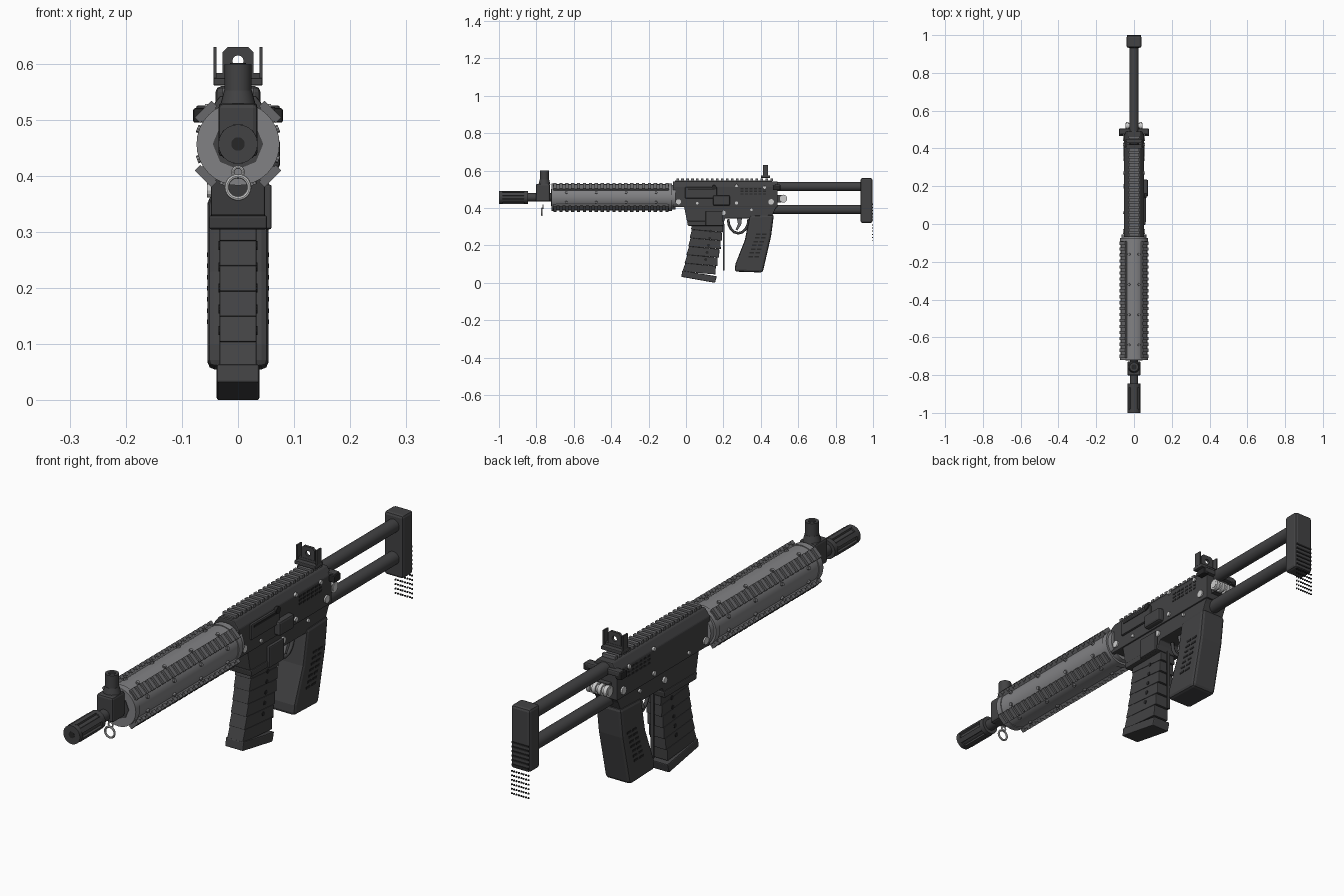
import bpy, bmesh, math
from mathutils import Matrix, Vector

cube = bpy.data.objects.get("Cube")
if cube:
    bpy.data.objects.remove(cube, do_unlink=True)


def material(name, v, blue=1.04):
    m = bpy.data.materials.new(name)
    m.use_nodes = True
    col = (v, v, v * blue, 1)
    m.diffuse_color = col
    m.node_tree.nodes["Principled BSDF"].inputs["Base Color"].default_value = col
    return m


DARK = material("dark gunmetal", 0.055)
BLACK = material("black", 0.02)
GREY = material("guard grey", 0.22)
RAIL = material("rail grey", 0.14)
STEEL = material("bright steel", 0.6, 1.0)
AXIS = 0.457  # bore height


def finish(name, bm, mat, bevel=0, smooth=False):
    bmesh.ops.recalc_face_normals(bm, faces=bm.faces)
    me = bpy.data.meshes.new(name)
    bm.to_mesh(me)
    bm.free()
    me.materials.append(mat)
    ob = bpy.data.objects.new(name, me)
    bpy.context.collection.objects.link(ob)
    if bevel:
        mod = ob.modifiers.new("bevel", "BEVEL")
        mod.width, mod.segments, mod.limit_method = bevel, 2, "ANGLE"
    if smooth:
        bpy.ops.object.select_all(action="DESELECT")
        ob.select_set(True)
        bpy.context.view_layer.objects.active = ob
        bpy.ops.object.shade_smooth_by_angle(angle=math.radians(35))
    return ob


def add_box(bm, loc, size, roll=0, tilt=0):
    m = (Matrix.Translation(loc) @ Matrix.Rotation(roll, 4, "Y")
         @ Matrix.Rotation(tilt, 4, "X") @ Matrix.Diagonal((*size, 1)))
    bmesh.ops.create_cube(bm, size=1, matrix=m)


def add_cyl(bm, a, b, r, r2=None, n=24):
    a, b = Vector(a), Vector(b)
    m = Matrix.Translation((a + b) / 2) @ (b - a).to_track_quat("Z", "Y").to_matrix().to_4x4()
    bmesh.ops.create_cone(bm, cap_ends=True, segments=n, radius1=r,
                          radius2=r if r2 is None else r2, depth=(b - a).length, matrix=m)


def add_prism(bm, pts, lo, hi, axis="x"):
    """Extrude a (y, z) outline along x, or an (x, z) outline along y."""
    place = (lambda t, p: (t, *p)) if axis == "x" else (lambda t, p: (p[0], t, p[1]))
    ends = [[bm.verts.new(place(t, p)) for p in pts] for t in (lo, hi)]
    bm.faces.new(ends[0])
    bm.faces.new(ends[1][::-1])
    for i in range(len(pts)):
        j = (i + 1) % len(pts)
        bm.faces.new((ends[0][i], ends[0][j], ends[1][j], ends[1][i]))


def box(name, loc, size, mat=DARK, bevel=0):
    bm = bmesh.new()
    add_box(bm, loc, size)
    return finish(name, bm, mat, bevel)


def cyl(name, a, b, r, mat=DARK, r2=None, n=24):
    bm = bmesh.new()
    add_cyl(bm, a, b, r, r2, n)
    return finish(name, bm, mat, 0, True)


def prism(name, pts, lo, hi, mat=DARK, bevel=0, axis="x"):
    bm = bmesh.new()
    add_prism(bm, pts, lo, hi, axis)
    return finish(name, bm, mat, bevel)


def ring(name, loc, major, minor, mat=STEEL):
    bpy.ops.mesh.primitive_torus_add(major_segments=24, minor_segments=8, location=loc,
                                     rotation=(math.pi / 2, 0, 0),
                                     major_radius=major, minor_radius=minor)
    ob = bpy.context.object
    ob.name = name
    ob.data.materials.append(mat)
    bpy.ops.object.shade_smooth_by_angle()


# muzzle device and barrel
cyl("barrel", (0, -0.86, AXIS), (0, -0.68, AXIS), 0.022)
bm = bmesh.new()
add_cyl(bm, (0, -0.99, AXIS), (0, -0.85, AXIS), 0.029)
for y in (-1.0, -0.865):
    add_cyl(bm, (0, y, AXIS), (0, y + 0.02, AXIS), 0.035)
for k in range(6):
    a = k * math.pi / 3
    add_box(bm, (0.029 * math.sin(a), -0.925, AXIS + 0.029 * math.cos(a)), (0.018, 0.12, 0.012), a)
finish("muzzle_device", bm, DARK, 0, True)
cyl("muzzle_bore", (0, -1.0005, AXIS), (0, -0.99, AXIS), 0.012, BLACK)

# front sight
box("front_sight_block", (0, -0.765, 0.482), (0.07, 0.075, 0.095), DARK, 0.008)
cyl("front_sight_base", (0, -0.757, 0.525), (0, -0.757, 0.552), 0.032, DARK, 0.025)
cyl("front_sight_post", (0, -0.757, 0.55), (0, -0.757, 0.6), 0.024)
cyl("front_sight_cap", (0, -0.757, 0.6), (0, -0.757, 0.601), 0.014, BLACK)
ring("sling_ring", (0, -0.77, 0.38), 0.02, 0.004)
ring("sling_eye", (0, -0.765, 0.407), 0.009, 0.003)

# handguard with four diagonal rails
bm = bmesh.new()
add_cyl(bm, (0, -0.72, AXIS), (0, -0.085, AXIS), 0.071, n=32)
for y in (-0.72, -0.1):
    add_cyl(bm, (0, y, AXIS), (0, y + 0.025, AXIS), 0.074, n=32)
finish("handguard", bm, GREY, 0, True)
cyl("handguard_core", (0, -0.722, AXIS), (0, -0.7, AXIS), 0.045, DARK, n=8)
cyl("handguard_collar", (0, -0.085, AXIS), (0, -0.055, AXIS), 0.066, GREY, n=32)
rails, bolts = bmesh.new(), bmesh.new()
for k in range(4):
    a = math.pi / 4 + k * math.pi / 2
    s, c = math.sin(a), math.cos(a)
    add_box(rails, (0.07 * s, -0.4, AXIS + 0.07 * c), (0.034, 0.62, 0.018), a)
    for i in range(20):
        add_box(rails, (0.081 * s, -0.7 + i * 0.0315, AXIS + 0.081 * c), (0.042, 0.017, 0.014), a)
    for i in range(4):
        for da in (-0.42, 0.42):
            d = Vector((math.sin(a + da), 0, math.cos(a + da)))
            p = Vector((0, -0.64 + i * 0.16, AXIS))
            add_cyl(bolts, p + d * 0.068, p + d * 0.078, 0.007, n=8)
finish("handguard_rails", rails, RAIL)
finish("handguard_bolts", bolts, GREY)

# upper receiver and top rail
prism("upper_receiver", [(-0.053, 0.405), (0.053, 0.405), (0.053, 0.515), (0.032, 0.543),
                         (-0.032, 0.543), (-0.053, 0.515)], -0.07, 0.49, DARK, 0.004, "y")
bm = bmesh.new()
add_box(bm, (0, 0.2, 0.543), (0.04, 0.52, 0.01))
for i in range(20):
    add_box(bm, (0, -0.045 + i * 0.0265, 0.551), (0.056, 0.014, 0.012))
finish("top_rail", bm, RAIL)
box("charging_handle", (0, 0.49, 0.515), (0.15, 0.03, 0.022), DARK, 0.005)
for side, name in ((1, "left"), (-1, "right")):
    box("charging_latch_" + name, (side * 0.068, 0.485, 0.508), (0.024, 0.04, 0.026), BLACK, 0.004)

# lower receiver with magazine well
prism("lower_receiver", [(-0.065, 0.41), (-0.01, 0.405), (0.005, 0.33), (0.2, 0.32), (0.21, 0.345),
                         (0.455, 0.345), (0.475, 0.39), (0.49, 0.415)], -0.048, 0.048, DARK, 0.004)
prism("magazine_well_lip", [(0.01, 0.305), (0.2, 0.305), (0.205, 0.33), (0.005, 0.33)],
      -0.052, 0.052, DARK, 0.004)
box("bolt_release", (0.053, 0.15, 0.345), (0.014, 0.09, 0.08), DARK, 0.004)

# ejection port and side controls
box("ejection_port_cover", (0.055, 0.08, 0.482), (0.012, 0.17, 0.06), DARK, 0.004)
box("ejection_port_slot", (0.0605, 0.08, 0.5), (0.004, 0.14, 0.008), BLACK)
box("case_deflector", (0.06, 0.19, 0.44), (0.03, 0.09, 0.055), DARK, 0.008)
cyl("port_knob", (0.055, 0.15, 0.51), (0.066, 0.15, 0.51), 0.013, BLACK, n=12)
vents, pins = bmesh.new(), bmesh.new()
for side in (-1, 1):
    for i in range(3):
        for j in range(6):
            add_box(vents, (side * 0.053, 0.3 + j * 0.024, 0.475 + i * 0.014), (0.002, 0.017, 0.007))
    for y, z, r in ((-0.04, 0.433, 0.014), (0.455, 0.433, 0.015), (0.2, 0.374, 0.012),
                    (0.27, 0.52, 0.008), (0.42, 0.51, 0.008), (0.27, 0.427, 0.009),
                    (0.35, 0.39, 0.007), (0.06, 0.425, 0.007)):
        w = 0.046 if z < 0.41 else 0.05
        add_cyl(pins, (side * w, y, z), (side * (w + 0.009), y, z), r, n=12)
finish("receiver_vents", vents, BLACK)
finish("receiver_pins", pins, STEEL)

# curved magazine built from stacked segments
mag = bmesh.new()
N = 6
front = lambda t: 0.037 - 0.03 * t - 0.022 * t * t
rear = lambda t: 0.2 - 0.025 * t - 0.022 * t * t
for i in range(N):
    t0, t1 = i / N, (i + 1) / N
    z0, z1 = 0.33 - 0.27 * t0, 0.33 - 0.27 * t1
    add_prism(mag, [(front(t0), z0), (rear(t0) - 0.004, z0 - 0.015),
                    (rear(t1) + 0.004, z1 - 0.015), (front(t1) - 0.005, z1)], -0.033, 0.033)
finish("magazine", mag, DARK, 0.002)
prism("magazine_base", [(-0.02, 0.065), (0.165, 0.035), (0.155, 0.0), (-0.025, 0.032)],
      -0.038, 0.038, DARK, 0.004)
bm = bmesh.new()
for i in range(5):
    t = 0.2 + i * 0.14
    y, z = (front(t) + rear(t)) / 2 + 0.02, 0.33 - 0.27 * t
    add_cyl(bm, (-0.035, y, z), (0.035, y, z), 0.008, n=10)
finish("magazine_holes", bm, BLACK)
box("magazine_rear_strip", (0, 0.202, 0.19), (0.012, 0.006, 0.25))

# trigger group
path = bpy.data.curves.new("trigger_guard", "CURVE")
path.dimensions, path.bevel_depth, path.bevel_resolution = "3D", 0.007, 2
sp = path.splines.new("POLY")
sp.points.add(8)
for i, p in enumerate(sp.points):
    a = math.pi * i / 8
    p.co = (0, 0.28 - 0.055 * math.cos(a), 0.34 - 0.075 * math.sin(a), 1)
path.materials.append(DARK)
bpy.context.collection.objects.link(bpy.data.objects.new("trigger_guard", path))
prism("trigger", [(0.27, 0.35), (0.3, 0.35), (0.295, 0.31), (0.275, 0.28), (0.265, 0.285),
                  (0.278, 0.315)], -0.012, 0.012, RAIL)

# pistol grip
prism("grip", [(0.34, 0.36), (0.47, 0.365), (0.455, 0.25), (0.41, 0.055), (0.26, 0.06),
               (0.264, 0.1), (0.315, 0.23)], -0.054, 0.054, DARK, 0.012)
bm = bmesh.new()
for side in (-1, 1):
    for i in range(7):
        for j in range(2):
            add_box(bm, (side * 0.054, 0.345 + i * 0.007 + j * 0.032, 0.14 + i * 0.02),
                    (0.003, 0.024, 0.008))
finish("grip_grooves", bm, BLACK)

# rear sight with an open aperture
box("rear_sight_base", (0, 0.425, 0.568), (0.088, 0.05, 0.014), DARK, 0.003)
sight = bmesh.new()
n, hole, half = 16, 0.01, 0.0275
inner, outer = [], []
for k in range(n):
    a = 2 * math.pi * k / n + math.pi / n
    s, c = math.sin(a), math.cos(a)
    m = max(abs(s), abs(c))
    inner.append((hole * s, 0.605 + hole * c))
    outer.append((half * s / m, 0.6025 + half * c / m))
for k in range(n):
    j = (k + 1) % n
    add_prism(sight, [inner[k], outer[k], outer[j], inner[j]], 0.42, 0.43, "y")
for side in (-1, 1):
    add_box(sight, (side * 0.041, 0.425, 0.602), (0.006, 0.028, 0.056))
add_box(sight, (0, 0.425, 0.578), (0.085, 0.012, 0.012))
finish("rear_sight", sight, DARK)

# stock tubes and butt
for name, z in (("upper_stock_tube", 0.515), ("lower_stock_tube", 0.392)):
    cyl(name, (0, 0.46, z), (0, 0.945, z), 0.025)
box("butt", (0, 0.965, 0.44), (0.08, 0.064, 0.24), DARK, 0.01)
ridges, studs = bmesh.new(), bmesh.new()
for i in range(6):
    add_box(ridges, (0, 0.994, 0.335 + i * 0.017), (0.07, 0.012, 0.006))
    for j in range(8):
        add_box(studs, (-0.035 + j * 0.01, 0.997, 0.225 + i * 0.017), (0.005, 0.005, 0.005))
finish("butt_ridges", ridges, BLACK)
finish("butt_studs", studs, BLACK)

# stock hinge roller
bm = bmesh.new()
add_cyl(bm, (-0.045, 0.52, 0.45), (0.045, 0.52, 0.45), 0.014)
for x in (-0.036, -0.012, 0.012, 0.036):
    add_cyl(bm, (x - 0.007, 0.52, 0.45), (x + 0.007, 0.52, 0.45), 0.021)
finish("hinge_roller", bm, STEEL, 0, True)
box("hinge_mount", (0, 0.495, 0.45), (0.06, 0.03, 0.04))
